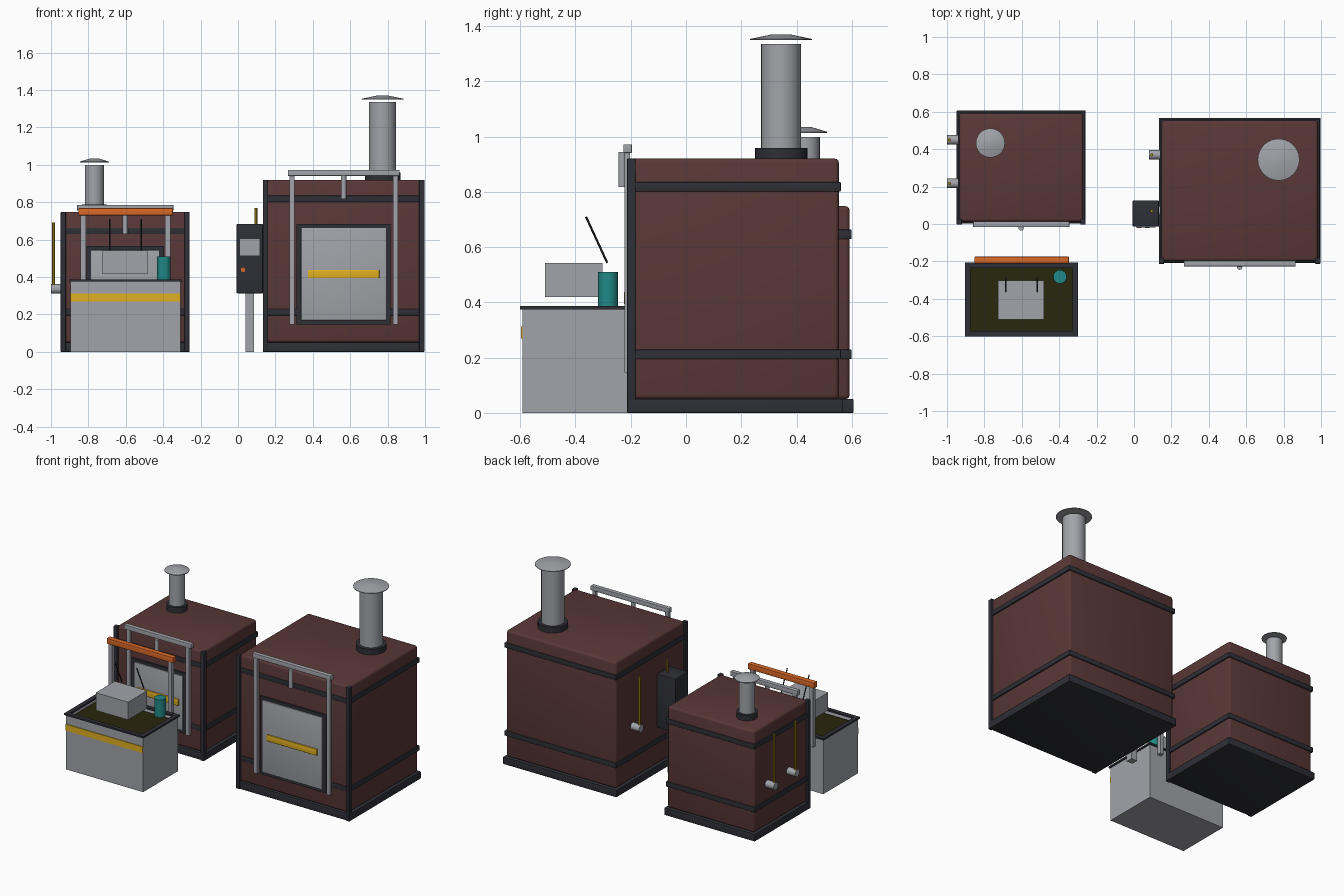
import bpy, bmesh
from mathutils import Vector

if "Cube" in bpy.data.objects:
    bpy.data.objects.remove(bpy.data.objects["Cube"], do_unlink=True)


def material(name, rgb):
    m = bpy.data.materials.new(name)
    m.use_nodes = True
    m.diffuse_color = (*rgb, 1)
    m.node_tree.nodes["Principled BSDF"].inputs["Base Color"].default_value = (*rgb, 1)
    return m


BRICK = material("brick red", (0.1, 0.04, 0.038))
STEEL = material("steel grey", (0.36, 0.37, 0.4))
IRON = material("dark iron", (0.028, 0.029, 0.038))
YELLOW = material("safety yellow", (0.75, 0.43, 0.015))
PIPE = material("gas pipe yellow", (0.38, 0.26, 0.01))
ORANGE = material("hoist orange", (0.7, 0.14, 0.02))
TEAL = material("teal", (0.015, 0.25, 0.24))
OIL = material("quench oil", (0.022, 0.02, 0.004))


def finish(bm, name, mat, smooth=False):
    mesh = bpy.data.meshes.new(name)
    bmesh.ops.recalc_face_normals(bm, faces=bm.faces[:])
    bm.to_mesh(mesh)
    bm.free()
    mesh.materials.append(mat)
    ob = bpy.data.objects.new(name, mesh)
    bpy.context.collection.objects.link(ob)
    if smooth:
        bpy.ops.object.select_all(action="DESELECT")
        ob.select_set(True)
        bpy.context.view_layer.objects.active = ob
        bpy.ops.object.shade_smooth_by_angle()
    return ob


def box(name, mat, x, y, z, bevel=0):
    """Box from three (low, high) ranges, with optionally rounded edges."""
    bm = bmesh.new()
    bmesh.ops.create_cube(bm, size=1)
    for v in bm.verts:
        v.co = [r[0] + (c + 0.5) * (r[1] - r[0]) for r, c in zip((x, y, z), v.co)]
    if bevel:
        bmesh.ops.bevel(bm, geom=bm.edges[:], offset=bevel, segments=3,
                        profile=0.5, affect="EDGES")
    return finish(bm, name, mat, bool(bevel))


def rod(name, mat, a, b, r, r2=None, sides=24):
    """Cylinder or cone between two points."""
    a, b = Vector(a), Vector(b)
    bm = bmesh.new()
    bmesh.ops.create_cone(bm, cap_ends=True, segments=sides, radius1=r,
                          radius2=r if r2 is None else r2, depth=(b - a).length)
    bm.transform(Vector((0, 0, 1)).rotation_difference(b - a).to_matrix().to_4x4())
    bmesh.ops.translate(bm, vec=(a + b) / 2, verts=bm.verts[:])
    return finish(bm, name, mat, True)


def around(c, half):
    return (c - half, c + half)


def furnace(p, cx, hw, front, back, h, frame, hoist, flue, valves):
    """Furnace shell with front face at y = front; hw is the base half width."""
    # Base, shell and bands
    box(p + "_base", IRON, around(cx, hw), (front - 0.01, back), (0, 0.05), 0.004)
    box(p + "_shell", BRICK, around(cx, hw - 0.014), (front, back - 0.014), (0.05, h), 0.015)
    for label, z in (("lower", 0.212), ("upper", h - 0.102)):
        box(f"{p}_{label}_band", IRON, around(cx, hw - 0.006),
            (front - 0.005, back - 0.007), around(z, 0.017), 0.003)
    for label, s in (("right", -1), ("left", 1)):
        box(f"{p}_{label}_corner_post", IRON, around(cx + s * (hw - 0.014), 0.014),
            (front - 0.015, front + 0.016), (0, h), 0.003)
    # Door
    fw, z0, z1 = frame
    mid = (z0 + z1) / 2
    box(p + "_door_frame", IRON, around(cx, fw), (front - 0.012, front + 0.005), (z0, z1))
    box(p + "_door", STEEL, around(cx, fw - 0.024), (front - 0.018, front), (z0 + 0.021, z1 - 0.021), 0.003)
    box(p + "_door_handle", YELLOW, around(cx, fw * 0.76), (front - 0.026, front - 0.016), around(mid, 0.022), 0.002)
    # Door lift
    beam, rail, ztop = hoist
    for label, s in (("right", -1), ("left", 1)):
        box(f"{p}_{label}_lift_rail", STEEL, around(cx + s * rail, 0.013),
            (front - 0.024, front - 0.004), (z0, ztop - 0.02))
    box(p + "_lift_beam", STEEL, around(cx, beam), (front - 0.028, front + 0.002), (ztop - 0.031, ztop), 0.002)
    rod(p + "_lift_cylinder", STEEL, (cx, front - 0.033, ztop - 0.155), (cx, front - 0.033, ztop - 0.028), 0.014)
    # Flue
    fx, fy, r, top, cr = flue
    rod(p + "_flue_collar", IRON, (fx, fy, h - 0.01), (fx, fy, h + 0.039), r * 1.3)
    rod(p + "_flue", STEEL, (fx, fy, h), (fx, fy, top), r)
    rod(p + "_flue_cap_rim", STEEL, (fx, fy, top + 0.014), (fx, fy, top + 0.018), cr)
    rod(p + "_flue_cap", STEEL, (fx, fy, top + 0.018), (fx, fy, top + 0.035), cr, cr * 0.28)
    # Gas pipes and burners on the right side
    wall, bz = cx - hw, h * 0.45
    for i, y in enumerate(valves):
        rod(f"{p}_burner_{i + 1}", STEEL, (wall - 0.052, y, bz), (wall + 0.02, y, bz), 0.025, sides=16)
        rod(f"{p}_gas_pipe_{i + 1}", PIPE, (wall - 0.038, y, bz), (wall - 0.038, y, bz + 0.355), 0.008, sides=12)


furnace("large_furnace", 0.565, 0.432, -0.198, 0.567, 0.92, (0.251, 0.147, 0.684),
        (0.299, 0.277, 0.972), (0.773, 0.344, 0.073, 1.335, 0.112), (0.07, 0.37))
furnace("small_furnace", -0.603, 0.345, 0.012, 0.606, 0.748, (0.207, 0.15, 0.565),
        (0.257, 0.226, 0.786), (-0.768, 0.433, 0.051, 0.999, 0.078), (0.217, 0.45))

# Control cabinet beside the large furnace
box("cabinet_post", STEEL, (0.04, 0.086), (0.032, 0.078), (0, 0.32))
box("cabinet", IRON, (-0.007, 0.133), (-0.014, 0.126), (0.313, 0.684), 0.004)
box("cabinet_display", STEEL, (0.011, 0.115), (-0.019, -0.01), (0.516, 0.602))
for label, mat, x in (("stop_button", ORANGE, 0.027), ("start_button", IRON, 0.07)):
    rod(label, mat, (x, -0.01, 0.438), (x, -0.021, 0.438), 0.012, sides=16)

# Open quench tank
bm = bmesh.new()
bmesh.ops.create_cube(bm, size=1)
for v in bm.verts:
    v.co = (-0.602 + v.co.x * 0.588, -0.403 + v.co.y * 0.378, (v.co.z + 0.5) * 0.375)
top = max(bm.faces, key=lambda f: f.calc_center_median().z)
bmesh.ops.inset_region(bm, faces=[top], thickness=0.02)
bmesh.ops.translate(bm, vec=(0, 0, -0.06), verts=top.verts[:])
finish(bm, "quench_tank", STEEL)
box("quench_oil", OIL, (-0.878, -0.326), (-0.575, -0.231), (0.31, 0.355))
for label, x, y in (("front", (-0.904, -0.3), (-0.601, -0.573)),
                    ("back", (-0.904, -0.3), (-0.235, -0.205)),
                    ("right", (-0.904, -0.875), (-0.575, -0.233)),
                    ("left", (-0.329, -0.3), (-0.575, -0.233))):
    box(f"tank_{label}_rim", IRON, x, y, (0.375, 0.387))
box("tank_stripe", YELLOW, (-0.896, -0.308), (-0.597, -0.59), (0.27, 0.313))

# Quench hoist, basket, lifting hooks and motor
for label, x in (("right", -0.828), ("left", -0.376)):
    box(f"quench_{label}_post", STEEL, around(x, 0.014), (-0.207, -0.179), (0.32, 0.735))
box("quench_hoist_beam", ORANGE, (-0.853, -0.348), (-0.21, -0.175), (0.73, 0.768), 0.003)
box("quench_basket", STEEL, (-0.726, -0.48), (-0.51, -0.303), (0.42, 0.542))
for i, x in enumerate((-0.685, -0.518)):
    rod(f"lifting_hook_{i + 1}", IRON, (x, -0.362, 0.71), (x, -0.285, 0.543), 0.004, sides=8)
rod("agitator_motor", TEAL, (-0.396, -0.282, 0.387), (-0.396, -0.282, 0.51), 0.036)
